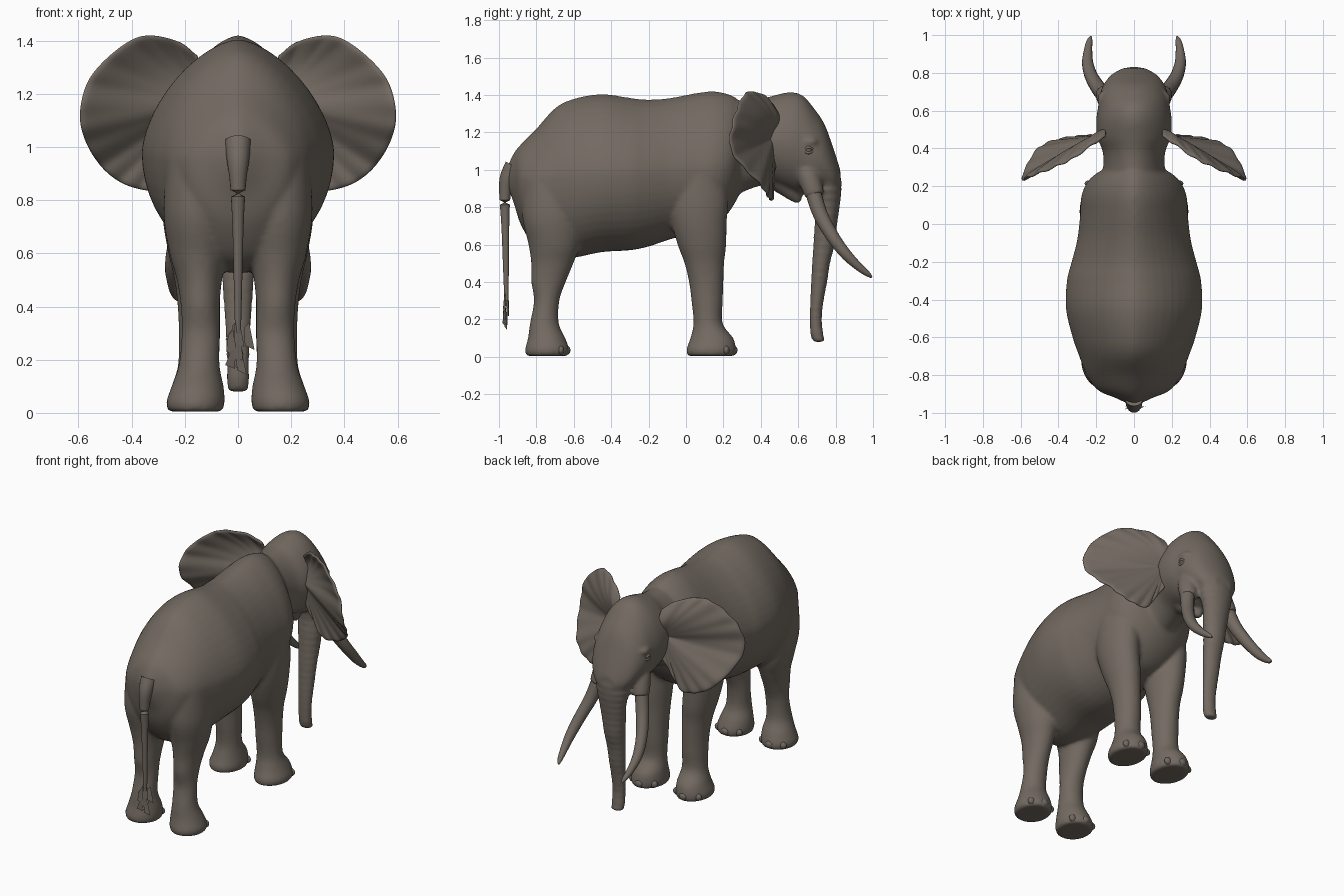
import bpy, bmesh, math, random
from mathutils import Vector

random.seed(4)
if "Cube" in bpy.data.objects:
    bpy.data.objects.remove(bpy.data.objects["Cube"])

hide = bpy.data.materials.new("grey_brown_hide")
hide.use_nodes = True
tone = (0.17, 0.143, 0.12, 1)
hide.diffuse_color = tone
hide.node_tree.nodes["Principled BSDF"].inputs["Base Color"].default_value = tone
hide.node_tree.nodes["Principled BSDF"].inputs["Roughness"].default_value = 0.8


def smooth_rows(rows, steps=6):
    """Resample control rows with a Catmull-Rom spline."""
    rows = [Vector(r) for r in rows]
    out = []
    for i in range(len(rows) - 1):
        a, b = rows[max(i - 1, 0)], rows[i]
        c, d = rows[i + 1], rows[min(i + 2, len(rows) - 1)]
        for k in range(steps):
            t = k / steps
            out.append((b * 2 + (c - a) * t + (a * 2 - b * 5 + c * 4 - d) * t * t
                        + (b * 3 - a - c * 3 + d) * t ** 3) / 2)
    return out + [rows[-1]]


def skin(bm, rings):
    """Join rings of points into a closed tube."""
    loops = [[bm.verts.new(p) for p in ring] for ring in rings]
    for low, high in zip(loops, loops[1:]):
        for i in range(len(low)):
            j = (i + 1) % len(low)
            bm.faces.new((low[i], low[j], high[j], high[i]))
    bm.faces.new(loops[0][::-1])
    bm.faces.new(loops[-1])


def angles(count):
    return [math.tau * i / count for i in range(count)]


def power(value, exponent):
    return math.copysign(abs(value) ** exponent, value)


def trunk_body(bm, rows, peak):
    """Rows: y, bottom, widest height, top, half width. Peak sharpens the back."""
    rings = []
    for y, low, mid, top, width in smooth_rows(rows):
        ring = []
        for a in angles(48):
            c, s = math.cos(a), math.sin(a)
            e = 2 / peak if s > 0 else 1
            ring.append((width * power(c, e), y,
                         mid + power(s, e) * (top - mid if s > 0 else mid - low)))
        rings.append(ring)
    skin(bm, rings)


def column(bm, rows, side=1, wrinkle=0):
    """Rows: z, x, y, x radius, y radius."""
    rings = []
    for z, x, y, rx, ry in smooth_rows(rows, 10):
        ripple = 1 + wrinkle * math.sin(z * 150)
        rings.append([(side * x + rx * math.cos(a) * ripple,
                       y + ry * math.sin(a) * ripple, z) for a in angles(32)])
    skin(bm, rings)


def tube(bm, rows, side=1):
    """Rows: x, y, z, radius along a free path."""
    pts = smooth_rows(rows)
    path = [Vector((side * p[0], p[1], p[2])) for p in pts]
    rings = []
    for i, p in enumerate(path):
        run = path[min(i + 1, len(path) - 1)] - path[max(i - 1, 0)]
        turn = run.to_track_quat('Z', 'X')
        rings.append([p + turn @ Vector((math.cos(a), math.sin(a), 0)) * pts[i][3]
                      for a in angles(16)])
    skin(bm, rings)


def finish(name, bm, angle=60):
    bmesh.ops.recalc_face_normals(bm, faces=bm.faces)
    mesh = bpy.data.meshes.new(name)
    bm.to_mesh(mesh)
    bm.free()
    mesh.materials.append(hide)
    obj = bpy.data.objects.new(name, mesh)
    bpy.context.collection.objects.link(obj)
    bpy.ops.object.select_all(action='DESELECT')
    obj.select_set(True)
    bpy.context.view_layer.objects.active = obj
    bpy.ops.object.shade_smooth_by_angle(angle=math.radians(angle))
    return obj


def ball(bm, centre, size):
    made = bmesh.ops.create_uvsphere(bm, u_segments=16, v_segments=10, radius=1)
    bmesh.ops.scale(bm, vec=size, verts=made["verts"])
    bmesh.ops.translate(bm, vec=centre, verts=made["verts"])


# Torso, neck and head
bm = bmesh.new()
trunk_body(bm, [
    (-.95, .9, .96, 1.03, .035), (-.92, .82, .96, 1.09, .1), (-.88, .7, .95, 1.14, .19),
    (-.8, .58, .95, 1.22, .25), (-.7, .53, .96, 1.33, .29), (-.6, .53, .97, 1.38, .325),
    (-.45, .56, .98, 1.405, .36), (-.3, .57, .98, 1.385, .355), (-.2, .59, .98, 1.375, .33),
    (-.08, .63, .99, 1.385, .3), (.05, .66, 1, 1.41, .285), (.14, .69, 1.01, 1.42, .28),
    (.21, .75, 1.03, 1.41, .255), (.26, .82, 1.06, 1.39, .21), (.3, .9, 1.1, 1.35, .14)], 1.6)
trunk_body(bm, [
    (.15, .8, 1.08, 1.37, .19), (.28, .87, 1.12, 1.37, .165), (.38, .91, 1.14, 1.375, .165),
    (.46, .92, 1.15, 1.395, .195), (.55, .89, 1.14, 1.415, .2), (.62, .87, 1.12, 1.4, .19),
    (.68, .88, 1.08, 1.335, .183), (.74, .88, 1.04, 1.245, .16), (.79, .88, .98, 1.11, .12),
    (.825, .9, .95, 1, .06)], 1.8)

# Trunk and lower lip
column(bm, [
    (1.02, 0, .73, .12, .08), (.95, 0, .745, .118, .085), (.88, 0, .755, .108, .075),
    (.8, 0, .758, .09, .063), (.7, 0, .747, .078, .06), (.6, 0, .738, .068, .057),
    (.5, 0, .722, .06, .048), (.4, 0, .712, .053, .043), (.3, 0, .7, .047, .036),
    (.2, 0, .694, .043, .032), (.12, 0, .7, .043, .035), (.08, 0, .712, .038, .03)],
    wrinkle=.03)
tube(bm, [(0, .5, .97, .09), (0, .55, .91, .065), (0, .585, .86, .04), (0, .605, .825, .015)])

# Legs, feet and tusk sockets
for side in (1, -1):
    column(bm, [
        (.005, .16, -.742, .1, .112), (.04, .16, -.742, .11, .118), (.1, .152, -.745, .098, .1),
        (.18, .146, -.757, .077, .077), (.3, .14, -.745, .072, .068),
        (.4, .142, -.735, .073, .092), (.5, .145, -.715, .085, .113),
        (.6, .15, -.705, .108, .137), (.75, .155, -.715, .125, .16),
        (.95, .15, -.72, .12, .15)], side)
    column(bm, [
        (.005, .162, .135, .1, .128), (.04, .162, .135, .108, .133), (.1, .155, .138, .095, .115),
        (.18, .148, .118, .078, .078), (.3, .145, .113, .078, .084), (.4, .147, .108, .08, .092),
        (.5, .153, .098, .086, .106), (.6, .165, .085, .097, .13), (.72, .178, .07, .104, .148),
        (.85, .18, .065, .108, .16), (1.05, .17, .06, .11, .14)], side)
    tube(bm, [(.12, .63, 1.03, .05), (.135, .66, .95, .06), (.155, .69, .86, .052)], side)
    # Brow ridge
    ball(bm, (side * .155, .66, 1.15), (.04, .05, .025))
body = finish("body", bm)
remesh = body.modifiers.new("blend_parts", 'REMESH')
remesh.mode = 'VOXEL'
remesh.voxel_size = .011
remesh.use_smooth_shade = True
relax = body.modifiers.new("soften_joins", 'SMOOTH')
relax.factor = .5
relax.iterations = 7

for side, word in ((1, "left"), (-1, "right")):
    # Tusk
    bm = bmesh.new()
    tube(bm, [(.15, .675, .9, .043), (.185, .715, .77, .04), (.225, .78, .65, .035),
              (.245, .85, .555, .03), (.243, .92, .485, .022), (.235, .97, .445, .015),
              (.228, .993, .425, .005)], side)
    finish(word + "_tusk", bm)

    # Eye with lids
    bm = bmesh.new()
    ball(bm, (side * .178, .655, 1.105), (.014, .018, .014))
    for lift in (.015, -.014):
        tube(bm, [(.175, .625, 1.105, .004), (.187, .655, 1.105 + lift, .008),
                  (.172, .685, 1.105, .004)], side)
    finish(word + "_eye", bm)

    # Ear: a fan of curved ribs from the side of the head to the rim
    bm = bmesh.new()
    root = Vector((.15, .46, 1.17))
    rim = smooth_rows([
        (.15, .46, 1.34), (.22, .42, 1.395), (.32, .35, 1.42), (.4, .31, 1.405),
        (.5, .27, 1.33), (.57, .245, 1.24), (.597, .235, 1.12), (.575, .3, 1.02),
        (.52, .39, .93), (.45, .43, .87), (.37, .45, .84), (.29, .46, .84),
        (.23, .465, .92), (.16, .47, 1.02)], 5)
    ribs = []
    for i, edge in enumerate(rim):
        rib = []
        for k in range(1, 11):
            t = k / 10
            p = root.lerp(edge, t)
            upper = max(0, edge.z - 1.05)
            p.y += .13 * upper * math.sin(math.pi * t)
            p.y += .006 * t ** 3 * math.sin(i * 1.3)
            rib.append(bm.verts.new((side * p.x, p.y, p.z)))
        ribs.append(rib)
    hub = bm.verts.new((side * root.x, root.y, root.z))
    for one, two in zip(ribs, ribs[1:]):
        bm.faces.new((hub, one[0], two[0]))
        for k in range(9):
            bm.faces.new((one[k], one[k + 1], two[k + 1], two[k]))
    ear = finish(word + "_ear", bm)
    thick = ear.modifiers.new("thickness", 'SOLIDIFY')
    thick.thickness = .018
    thick.offset = 0
    ear.modifiers.new("rounding", 'SUBSURF').levels = 1

    # Toenails along the front of each foot
    for foot, y, reach, spread in (("front", .135, .13, 48), ("hind", -.742, .114, 45)):
        bm = bmesh.new()
        for turn in (-spread, 0, spread):
            a = math.radians(turn)
            ball(bm, (side * .16 + .1 * math.sin(a), y + reach * math.cos(a) - .008, .036),
                 (.027, .018, .024))
        finish(f"{word}_{foot}_toenails", bm)

# Tail
bm = bmesh.new()
tube(bm, [(0, -.92, 1.02, .05), (0, -.955, .95, .042), (0, -.968, .86, .03),
          (0, -.966, .7, .021), (0, -.963, .5, .016), (0, -.96, .3, .011)])
finish("tail", bm)

# Tail tuft: flat ragged locks
bm = bmesh.new()
for i in range(14):
    x, z = random.uniform(-.035, .035), random.uniform(.22, .34)
    drop, lean = random.uniform(.05, .09), random.uniform(-.02, .02)
    y = -.965 + random.uniform(-.012, .012)
    lock = [(x - .008, y, z), (x + .012, y + .006, z + .02),
            (x + lean + .02, y + .008, z - drop), (x + lean - .016, y - .006, z - drop * .8)]
    bm.faces.new([bm.verts.new(p) for p in lock])
finish("tail_tuft", bm)
